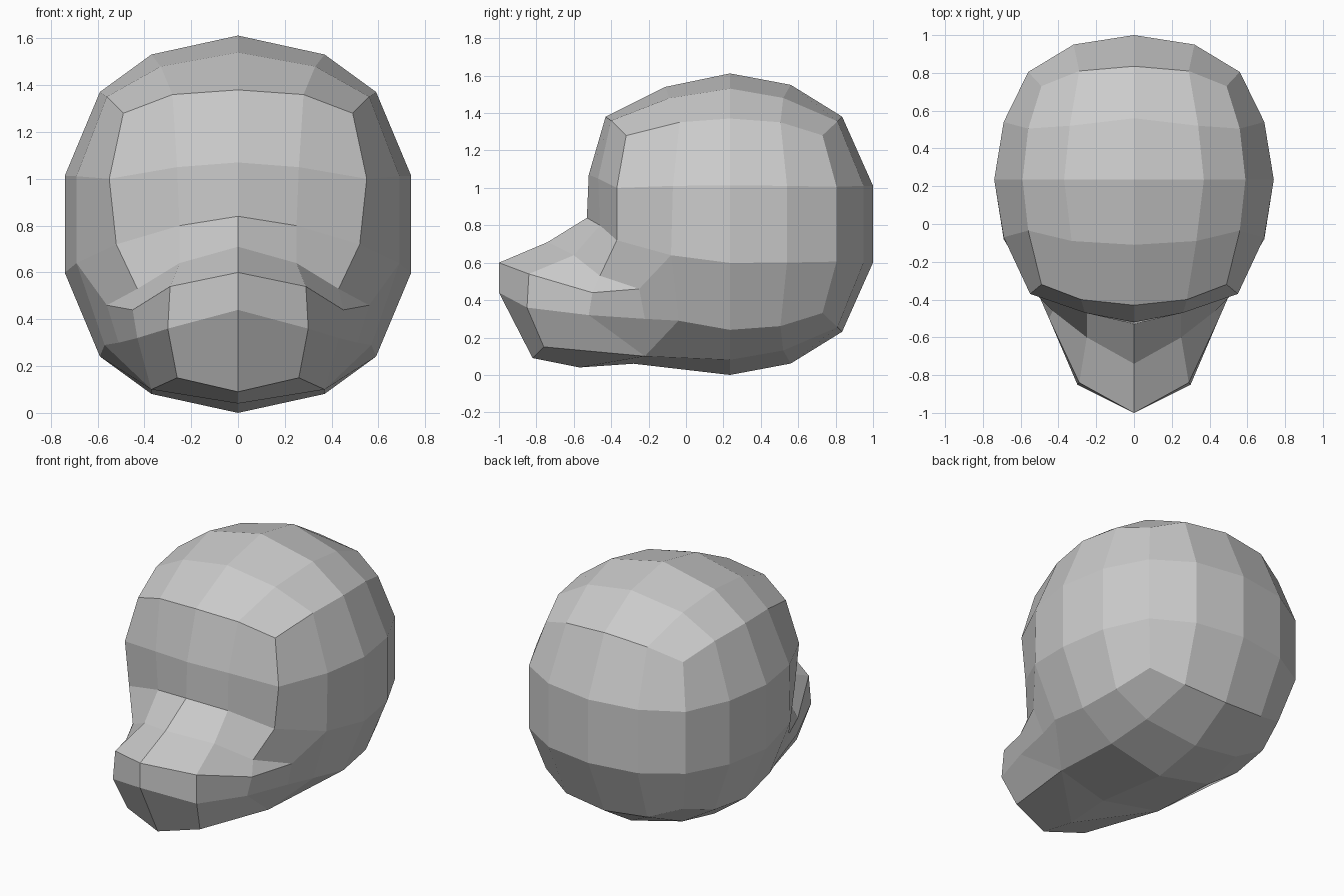
import bpy, bmesh

if "Cube" in bpy.data.objects:
    bpy.data.objects.remove(bpy.data.objects["Cube"])

# One octant of the skull, as offsets from its centre, keyed by grid step (x, y)
CENTRE = (0.0, 0.235, 0.806)
MID = {(0, 2): (0, .765, .205), (1, 2): (.32, .715, .205), (2, 2): (.56, .57, .20),
       (2, 1): (.69, .305, .205), (2, 0): (.74, 0, .207)}
RIM = {(0, 2): (0, .60, .575), (1, 2): (.29, .575, .55), (2, 2): (.49, .495, .475),
       (2, 1): (.56, .27, .545), (2, 0): (.59, 0, .565)}
CAP = {(0, 0): (0, 0, .806), (1, 0): (.37, 0, .725), (0, 1): (0, .325, .745), (1, 1): (.34, .285, .675)}

# Flattened brow and neck points that replace the skull's round shape
FACE_ROWS = {3: [(0, -.43, 1.38), (.28, -.40, 1.36), (.49, -.32, 1.28)],
             2: [(0, -.52, 1.07), (.26, -.47, 1.05), (.55, -.37, 1.0)],
             1: [(0, -.53, .84), (.25, -.46, .80), (.52, -.37, .72)]}
SHAPED = {(i, 0, k): p for k, row in FACE_ROWS.items() for i, p in enumerate(row)}
SHAPED.update({(0, 1, 3): (0, -.11, 1.54), (1, 1, 3): (.33, -.09, 1.48),
               (2, 1, 1): (.69, -.08, .64), (2, 1, 0): (.57, -.04, .29),
               (1, 1, 0): (.37, -.22, .10), (0, 1, 0): (0, -.28, .06)})

# Muzzle points
MUZZLE = {'bridge': (0, -.74, .71), 'bridge_s': (.25, -.60, .64), 'cheek': (.43, -.46, .53),
          'lip': (.45, -.50, .44), 'jowl': (.56, -.25, .46), 'nose': (0, -1, .60),
          'nose_s': (.29, -.84, .54), 'tip': (0, -1, .44), 'tip_s': (.30, -.85, .36),
          'jaw': (.43, -.52, .32), 'jaw_b': (.51, -.22, .30), 'chin': (0, -.82, .09),
          'chin_s': (.26, -.76, .15), 'throat': (0, -.57, .04)}

bm = bmesh.new()
verts = {}


def skull(i, j, k):
    """Vertex of the rounded 4 x 4 x 3 box, right half."""
    key = (i, j, k)
    if key not in verts:
        if key in SHAPED:
            co = SHAPED[key]
        else:
            step = (i, abs(j - 2))
            table = MID if k in (1, 2) else (RIM if step in RIM else CAP)
            x, y, z = table[step]
            co = (x, CENTRE[1] + (y if j > 2 else -y), CENTRE[2] + (z if k > 1 else -z))
        verts[key] = bm.verts.new(co)
    return verts[key]


def quad(*keys):
    bm.faces.new([skull(*key) for key in keys])


# Skull: top and bottom, front and back, side; the muzzle area stays open
for i in range(2):
    for j in range(4):
        for k in (0, 3):
            if k == 3 or j > 0:
                quad((i, j, k), (i + 1, j, k), (i + 1, j + 1, k), (i, j + 1, k))
    for k in range(3):
        for j in (0, 4):
            if j == 4 or k > 0:
                quad((i, j, k), (i + 1, j, k), (i + 1, j, k + 1), (i, j, k + 1))
for j in range(4):
    for k in range(3):
        if j > 0 or k > 0:
            quad((2, j, k), (2, j + 1, k), (2, j + 1, k + 1), (2, j, k + 1))

# Muzzle: joined to the open edge of the skull
m = {name: bm.verts.new(co) for name, co in MUZZLE.items()}
m.update(brow0=skull(0, 0, 1), brow1=skull(1, 0, 1), brow2=skull(2, 0, 1),
         side=skull(2, 1, 1), side_low=skull(2, 1, 0), neck=skull(0, 1, 0), neck_s=skull(1, 1, 0))
for names in ("brow0 brow1 bridge_s bridge", "brow1 brow2 cheek bridge_s",
              "bridge bridge_s nose_s nose", "bridge_s cheek lip nose_s",
              "cheek jowl lip", "brow2 side jowl cheek", "side side_low jaw_b jowl",
              "jowl jaw_b jaw lip", "lip jaw tip_s nose_s", "nose nose_s tip_s tip",
              "tip tip_s chin_s chin", "tip_s jaw neck_s chin_s",
              "jaw jaw_b side_low neck_s", "chin chin_s neck_s throat", "throat neck_s neck"):
    bm.faces.new([m[n] for n in names.split()])

# Mirror to the left half and close the seam
bmesh.ops.mirror(bm, geom=bm.verts[:] + bm.edges[:] + bm.faces[:], axis='X', merge_dist=0.001)
bmesh.ops.remove_doubles(bm, verts=bm.verts[:], dist=0.001)
bmesh.ops.recalc_face_normals(bm, faces=bm.faces[:])

mesh = bpy.data.meshes.new("head")
bm.to_mesh(mesh)
bm.free()
bpy.context.collection.objects.link(bpy.data.objects.new("head", mesh))
